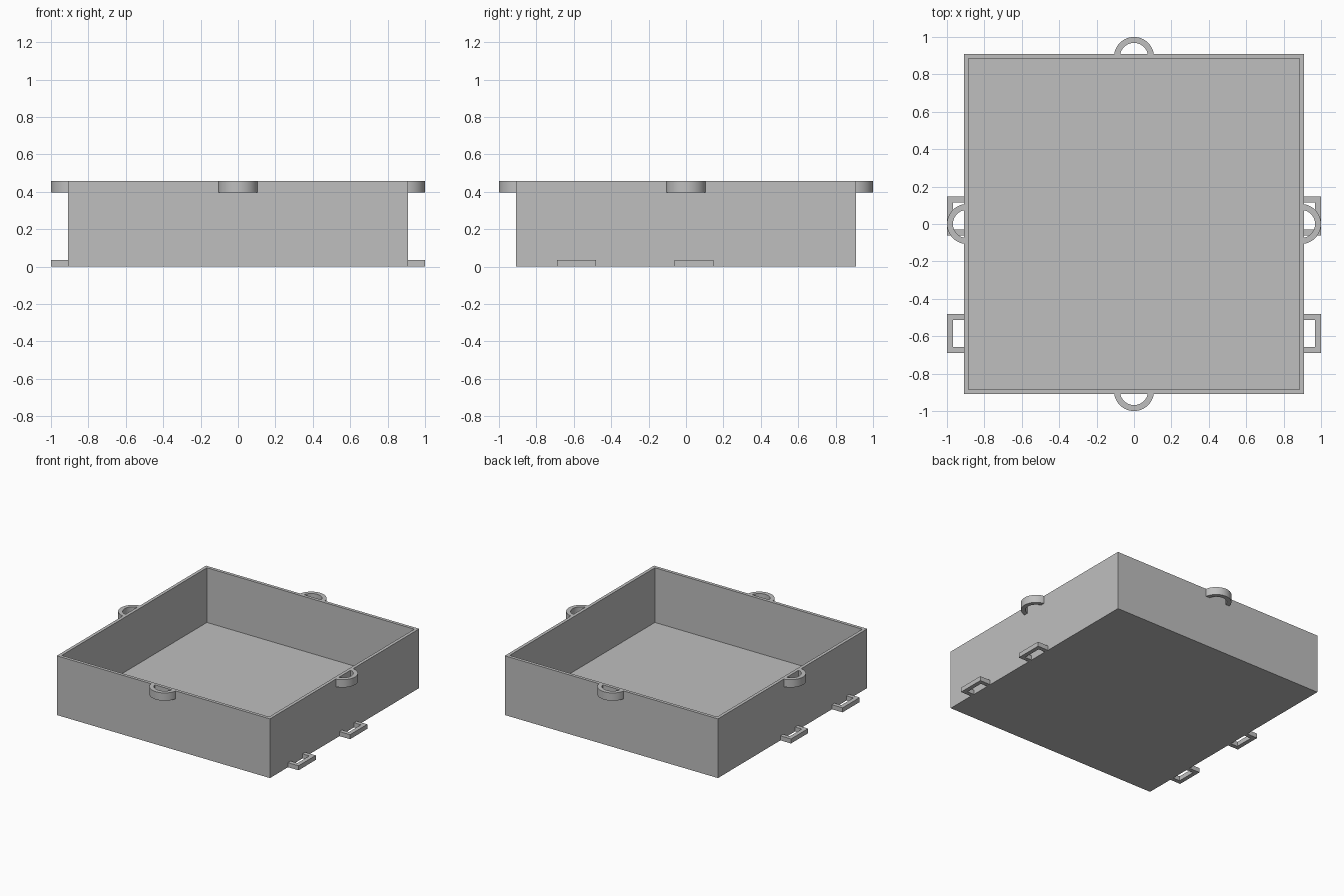
import bpy
import bmesh
from math import pi, sin, cos, radians
from mathutils import Matrix

cube = bpy.data.objects.get("Cube")
if cube:
    bpy.data.objects.remove(cube, do_unlink=True)

HALF, HEIGHT, WALL = 0.91, 0.457, 0.035   # tray
RING_R, RING_T, RING_H = 0.107, 0.032, 0.06   # round lugs
LOOP_W, LOOP_T, LOOP_H = 0.21, 0.032, 0.035   # square lugs

grey = bpy.data.materials.new("plain grey")
grey.use_nodes = True
colour = (0.52, 0.52, 0.52, 1)
grey.diffuse_color = colour
grey.node_tree.nodes["Principled BSDF"].inputs["Base Color"].default_value = colour


def finish(name, bm):
    bmesh.ops.recalc_face_normals(bm, faces=bm.faces)
    mesh = bpy.data.meshes.new(name)
    bm.to_mesh(mesh)
    bm.free()
    mesh.materials.append(grey)
    obj = bpy.data.objects.new(name, mesh)
    bpy.context.collection.objects.link(obj)
    return obj


def band(name, outer, inner, z0, z1, matrix):
    """Solid open strip between two matching outlines, raised from z0 to z1."""
    bm = bmesh.new()
    rows = [[bm.verts.new((x, y, z)) for x, y in line]
            for line, z in ((outer, z0), (outer, z1), (inner, z1), (inner, z0))]
    for a, b in zip(rows, rows[1:] + rows[:1]):
        for i in range(len(a) - 1):
            bm.faces.new((a[i], a[i + 1], b[i + 1], b[i]))
    for end in (0, -1):
        bm.faces.new([row[end] for row in rows])
    bm.transform(matrix)
    return finish(name, bm)


# Open tray: a block with its top inset and pushed down
bm = bmesh.new()
bmesh.ops.create_cube(bm, size=1, matrix=Matrix.Translation((0, 0, HEIGHT / 2))
                      @ Matrix.Diagonal((2 * HALF, 2 * HALF, HEIGHT, 1)))
top = max(bm.faces, key=lambda f: f.calc_center_median().z)
bmesh.ops.inset_region(bm, faces=[top], thickness=WALL)
floor = bmesh.ops.extrude_discrete_faces(bm, faces=[top])["faces"][0]
bmesh.ops.translate(bm, verts=floor.verts, vec=(0, 0, WALL - HEIGHT))
finish("tray", bm)


# Half-ring lugs at the rim, one on each side
def arc(radius, steps=32):
    angles = [pi * i / steps - pi / 2 for i in range(steps + 1)]
    return [(1 - RING_R + radius * cos(a), radius * sin(a)) for a in angles]


for i, side in enumerate(("left", "back", "right", "front")):
    ring = band(side + "_ring_lug", arc(RING_R), arc(RING_R - RING_T),
                HEIGHT - RING_H, HEIGHT, Matrix.Rotation(i * pi / 2, 4, "Z"))
    bpy.ops.object.select_all(action="DESELECT")
    ring.select_set(True)
    bpy.context.view_layer.objects.active = ring
    bpy.ops.object.shade_smooth_by_angle(angle=radians(30))


# Square loop lugs at the base, two on each of the left and right sides
def bracket(x, w):
    return [(HALF - 0.01, -w), (x, -w), (x, w), (HALF - 0.01, w)]


for side, sign in (("left", 1), ("right", -1)):
    for place, y in (("front", -0.585), ("middle", 0.043)):
        band(f"{side}_{place}_loop_lug", bracket(1, LOOP_W / 2),
             bracket(1 - LOOP_T, LOOP_W / 2 - LOOP_T), 0, LOOP_H,
             Matrix.Diagonal((sign, 1, 1, 1)) @ Matrix.Translation((0, y, 0)))
